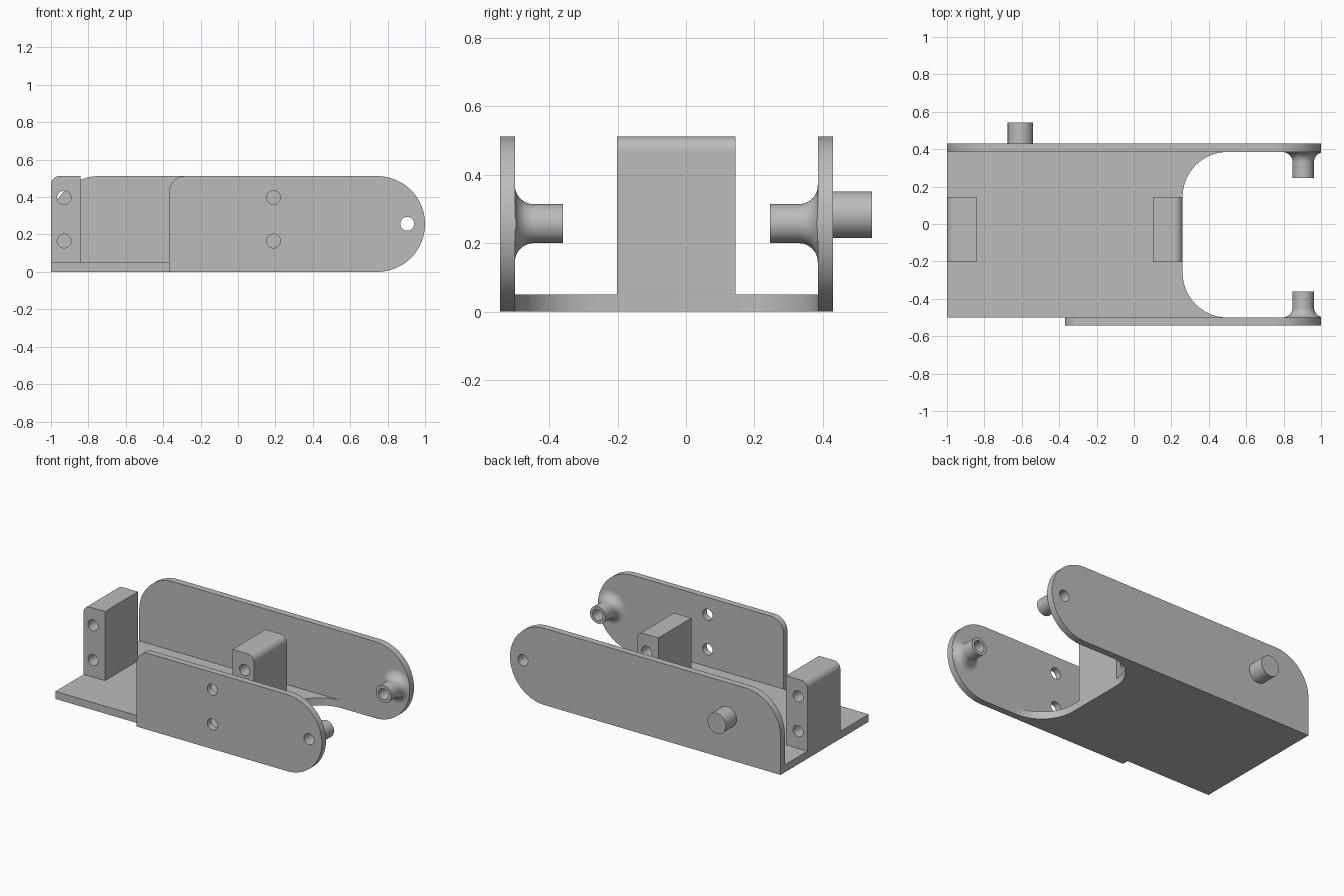
import bpy, bmesh
from math import sin, cos, pi, hypot
from mathutils import Vector, Matrix

default = bpy.data.objects.get("Cube")
if default:
    bpy.data.objects.remove(default, do_unlink=True)

grey = bpy.data.materials.new("plain grey")
grey.use_nodes = True
GREY = (0.5, 0.5, 0.5, 1)
grey.diffuse_color = GREY
grey.node_tree.nodes["Principled BSDF"].inputs["Base Color"].default_value = GREY

TOP = 0.512          # height of walls and blocks
R_END = TOP / 2      # rounded wall ends
BORE = 0.037         # every drilled hole
BOSS_X, BOSS_Z = 0.905, 0.257
SCREW_Z = (0.165, 0.397)
UPRIGHT = Matrix.Rotation(pi / 2, 4, "X")


def finish(name, bm):
    bmesh.ops.remove_doubles(bm, verts=bm.verts, dist=1e-5)
    bmesh.ops.recalc_face_normals(bm, faces=bm.faces)
    mesh = bpy.data.meshes.new(name)
    bm.to_mesh(mesh)
    bm.free()
    mesh.materials.clear()
    mesh.materials.append(grey)
    obj = bpy.data.objects.new(name, mesh)
    bpy.context.collection.objects.link(obj)
    bpy.ops.object.select_all(action="DESELECT")
    obj.select_set(True)
    bpy.context.view_layer.objects.active = obj
    bpy.ops.object.shade_smooth_by_angle(angle=pi / 6)
    return obj


def rounded(corners, steps=20):
    """Outline from (x, y, radius) right-angled corners."""
    points = []
    for i, (x, y, r) in enumerate(corners):
        p = Vector((x, y))
        u = (Vector(corners[i - 1][:2]) - p).normalized()
        v = (Vector(corners[(i + 1) % len(corners)][:2]) - p).normalized()
        if r:
            centre = p + r * (u + v)
            arc = [centre - r * (v * cos(a) + u * sin(a))
                   for a in (pi / 2 * k / steps for k in range(steps + 1))]
        else:
            arc = [p]
        points += [q for q in arc if not points or (q - points[-1]).length > 1e-4]
    return points


def circle(x, y, r, n=40):
    return [Vector((x + r * cos(2 * pi * k / n), y + r * sin(2 * pi * k / n)))
            for k in range(n)]


def slab(name, outline, low, high, holes=(), upright=True):
    """Extrude an outline with drilled holes; upright slabs run along y."""
    curve = bpy.data.curves.new(name + " outline", "CURVE")
    curve.dimensions = "2D"
    curve.fill_mode = "BOTH"
    curve.extrude = (high - low) / 2
    for loop in [outline] + [circle(x, z, BORE) for x, z in holes]:
        spline = curve.splines.new("POLY")
        spline.points.add(len(loop) - 1)
        for point, q in zip(spline.points, loop):
            point.co = (q.x, q.y, 0, 1)
        spline.use_cyclic_u = True
    temp = bpy.data.objects.new(name + " outline", curve)
    bpy.context.collection.objects.link(temp)
    graph = bpy.context.evaluated_depsgraph_get()
    mesh = bpy.data.meshes.new_from_object(temp.evaluated_get(graph))
    bm = bmesh.new()
    bm.from_mesh(mesh)
    bpy.data.objects.remove(temp, do_unlink=True)
    bpy.data.curves.remove(curve)
    bpy.data.meshes.remove(mesh)
    middle = (low + high) / 2
    if upright:
        bm.transform(Matrix.Translation((0, middle, 0)) @ UPRIGHT)
    else:
        bm.transform(Matrix.Translation((0, 0, middle)))
    return finish(name, bm)


def boss(name, wall_y, direction):
    """Hollow boss with a flared foot, trimmed to the round wall end."""
    r, flare, length = 0.057, 0.055, 0.14
    profile = [(BORE, 0)]
    profile += [(r + flare * (1 - sin(a)), flare * (1 - cos(a)))
                for a in (pi / 2 * k / 10 for k in range(11))]
    profile += [(r, length), (BORE, length)]
    bm = bmesh.new()
    verts = [bm.verts.new((rad, 0, h)) for rad, h in profile]
    edges = [bm.edges.new((verts[i - 1], verts[i])) for i in range(len(verts))]
    bmesh.ops.spin(bm, geom=verts + edges, cent=(0, 0, 0), axis=(0, 0, 1),
                   angle=2 * pi, steps=40)
    bm.transform(Matrix.Translation((BOSS_X, wall_y, BOSS_Z))
                 @ Matrix.Rotation(-direction * pi / 2, 4, "X"))
    for v in bm.verts:
        dx, dz = v.co.x - (1 - R_END), v.co.z - R_END
        reach = hypot(dx, dz)
        if reach > R_END:
            v.co.x = 1 - R_END + dx * R_END / reach
            v.co.z = R_END + dz * R_END / reach
    return finish(name, bm)


# Floor with a U-shaped notch between the arms
floor = [(-1, -0.5, 0), (0.5, -0.5, 0), (0.26, -0.5, 0.24),
         (0.26, 0.385, 0.24), (0.5, 0.385, 0), (-1, 0.385, 0)]
slab("floor_plate", rounded(floor), 0, 0.05, upright=False)

# Side walls
def wall(start, corner):
    return rounded([(start, 0, 0), (1, 0, R_END - 1e-4),
                    (1, TOP, R_END - 1e-4), (start, TOP, corner)])

pivot = (BOSS_X, BOSS_Z)
slab("back_wall", wall(-1, R_END), 0.385, 0.43, [pivot])
slab("front_wall", wall(-0.37, 0.09), -0.543, -0.5,
     [pivot] + [(0.19, z) for z in SCREW_Z])

# Pivot bosses facing each other
boss("front_boss", -0.5, 1)
boss("back_boss", 0.385, -1)

# Mounting blocks, each with one rounded outer top edge
for name, x0, x1, hole_x, r0, r1 in (("left_end_block", -1, -0.842, -0.93, 0.045, 0),
                                     ("middle_block", 0.102, 0.26, 0.19, 0, 0.045)):
    shape = [(x0, 0.05, 0), (x1, 0.05, 0), (x1, TOP, r1), (x0, TOP, r0)]
    slab(name, rounded(shape), -0.202, 0.145, [(hole_x, z) for z in SCREW_Z])

# Solid pin on the outside of the back wall
slab("back_pin", circle(-0.607, 0.283, 0.068), 0.43, 0.543)
